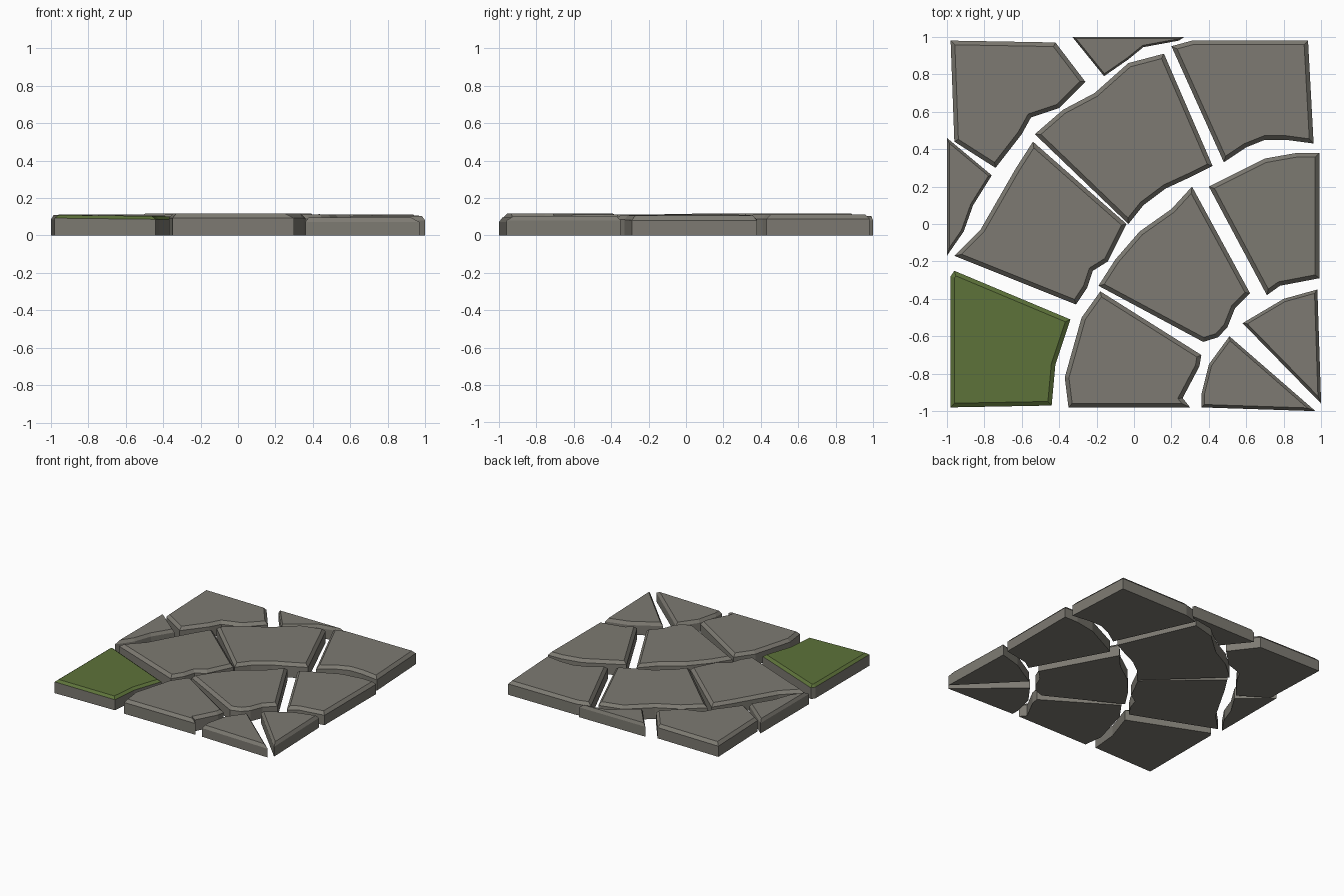
import bpy, bmesh

if "Cube" in bpy.data.objects:
    bpy.data.objects.remove(bpy.data.objects["Cube"])


def material(name, rgb):
    m = bpy.data.materials.new(name)
    m.diffuse_color = (*rgb, 1)
    m.use_nodes = True
    m.node_tree.nodes["Principled BSDF"].inputs["Base Color"].default_value = m.diffuse_color
    return m


GREY = material("stone grey", (0.205, 0.195, 0.168))
GREEN = material("moss green", (0.110, 0.170, 0.042))


def stone(name, outline, height=0.115, tilt=(0, 0), rim=0.022, drop=0.024, top=GREY):
    """Flat slab from a clockwise outline, with chamfered rim and a slightly tilted top."""
    bm = bmesh.new()
    face = bm.faces.new([bm.verts.new((x, y, 0)) for x, y in outline])
    ext = bmesh.ops.extrude_face_region(bm, geom=[face], use_keep_orig=True)
    upper = [v for v in ext["geom"] if isinstance(v, bmesh.types.BMVert)]
    cx = sum(v.co.x for v in upper) / len(upper)
    cy = sum(v.co.y for v in upper) / len(upper)
    for v in upper:
        v.co.z = height - drop + tilt[0] * (v.co.x - cx) + tilt[1] * (v.co.y - cy)
    bmesh.ops.recalc_face_normals(bm, faces=bm.faces[:])
    cap = max(bm.faces, key=lambda f: f.calc_center_median().z)
    ring = bmesh.ops.inset_region(bm, faces=[cap], thickness=rim,
                                  use_even_offset=True, use_boundary=True)["faces"]
    for v in cap.verts:
        v.co.z += drop
    # top and chamfer share the top colour, walls stay grey
    for f in [cap] + ring:
        f.material_index = 1
    me = bpy.data.meshes.new(name)
    bm.to_mesh(me)
    bm.free()
    me.materials.append(GREY)
    me.materials.append(top)
    ob = bpy.data.objects.new(name, me)
    bpy.context.collection.objects.link(ob)
    return ob


# Back row
stone("back_left_stone", [(-.98, .98), (-.42, .97), (-.26, .76), (-.40, .62), (-.55, .57),
                          (-.60, .48), (-.74, .30), (-.96, .44)], 0.112)
stone("back_middle_chip", [(-.33, 1), (.27, 1), (.24, .98), (.05, .945), (-.03, .88), (-.16, .79)],
      0.105, rim=0.01)
stone("back_right_stone", [(.20, .95), (.31, .98), (.93, .98), (.96, .43), (.81, .45), (.70, .45),
                           (.60, .41), (.48, .33)], 0.113)

# Middle arc
stone("upper_centre_stone", [(-.53, .48), (-.38, .61), (-.21, .70), (-.03, .86), (.16, .91),
                             (.42, .31), (.30, .25), (.17, .19), (.05, .10), (-.03, 0)], 0.116)
stone("left_centre_stone", [(-.96, -.17), (-.82, -.03), (-.63, .30), (-.54, .44), (-.04, 0),
                            (-.14, -.20), (-.22, -.25), (-.25, -.34), (-.31, -.43)], 0.110,
      (0.01, 0))
stone("left_edge_chip", [(-1, .46), (-.76, .26), (-.86, .10), (-.91, -.04), (-1, -.17)],
      0.108, rim=0.014)

# Front arc
stone("mossy_stone", [(-.98, -.28), (-.96, -.25), (-.34, -.51), (-.42, -.75), (-.44, -.97),
                      (-.98, -.98)], 0.106, (-0.012, 0), drop=0.017, top=GREEN)
stone("front_stone", [(-.37, -.82), (-.28, -.50), (-.18, -.36), (.36, -.70), (.35, -.76),
                      (.26, -.93), (.30, -.98), (-.35, -.98)], 0.116)
stone("right_centre_stone", [(-.19, -.33), (-.10, -.19), (.03, -.04), (.20, .08), (.31, .20),
                             (.62, -.37), (.54, -.45), (.50, -.55), (.45, -.605), (.37, -.63)],
      0.112)
stone("right_edge_stone", [(.40, .20), (.70, .35), (.87, .38), (.99, .38), (.99, -.29),
                           (.78, -.33), (.71, -.38)], 0.108, (-0.015, 0))

# Front right corner
stone("corner_right_stone", [(.58, -.53), (.80, -.40), (.98, -.35), (1, -.96)], 0.104, rim=0.016)
stone("corner_front_stone", [(.36, -.91), (.40, -.75), (.51, -.60), (.97, -1), (.36, -.98)],
      0.095, rim=0.016)
